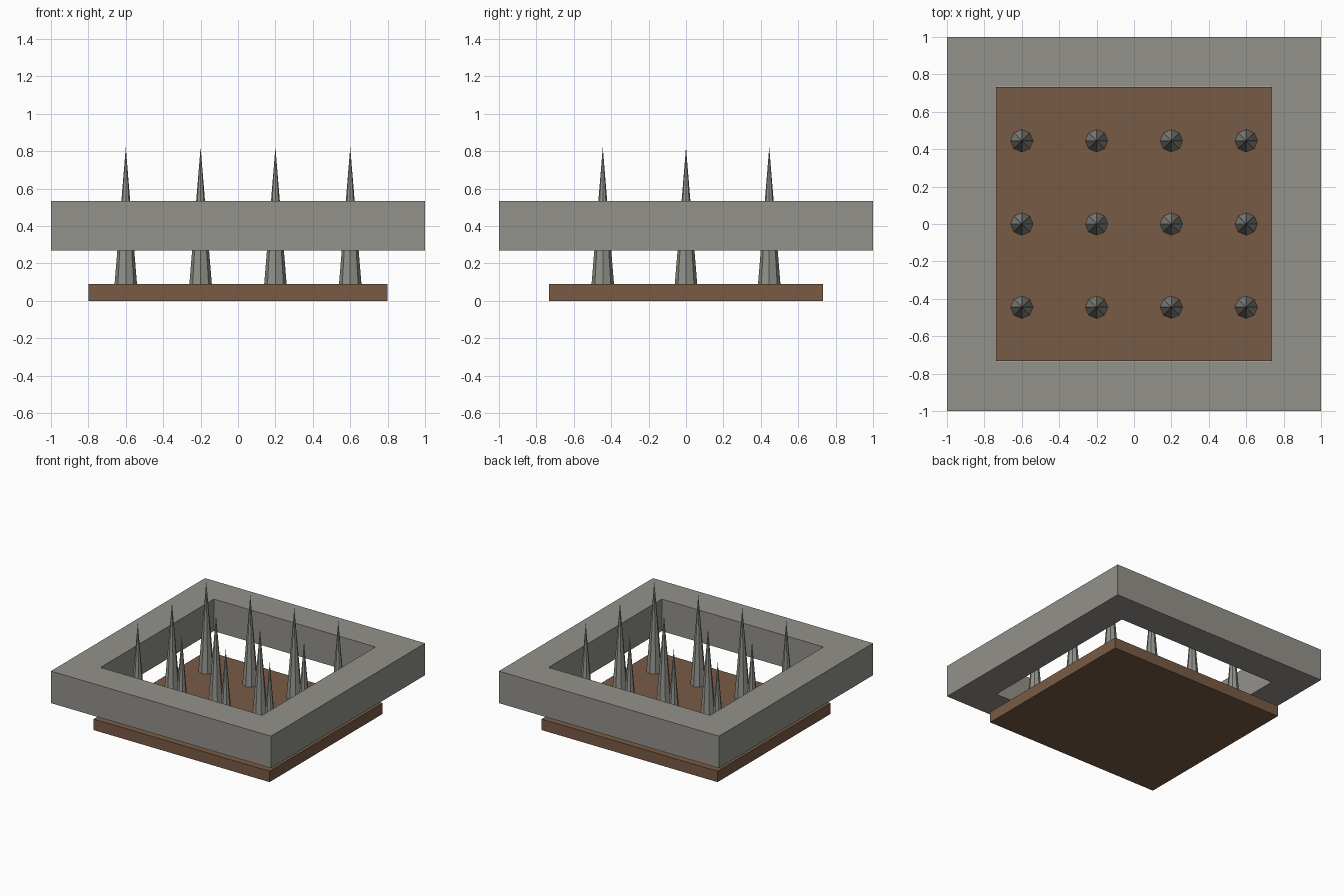
import bpy
import bmesh

if "Cube" in bpy.data.objects:
    bpy.data.objects.remove(bpy.data.objects["Cube"])


def material(name, rgb):
    m = bpy.data.materials.new(name)
    m.diffuse_color = (*rgb, 1.0)
    m.use_nodes = True
    m.node_tree.nodes["Principled BSDF"].inputs["Base Color"].default_value = m.diffuse_color
    return m


STONE = material("stone grey", (0.29, 0.285, 0.255))
METAL = material("spike grey", (0.285, 0.285, 0.26))
WOOD = material("wood brown", (0.19, 0.105, 0.06))


def finish(bm, name, mat):
    bmesh.ops.recalc_face_normals(bm, faces=bm.faces)
    mesh = bpy.data.meshes.new(name)
    bm.to_mesh(mesh)
    bm.free()
    mesh.materials.append(mat)
    obj = bpy.data.objects.new(name, mesh)
    bpy.context.collection.objects.link(obj)
    return obj


BASE_TOP = 0.09

# wooden base plate
bm = bmesh.new()
bmesh.ops.create_cube(bm, size=1)
for v in bm.verts:
    v.co.x *= 1.6
    v.co.y *= 1.465
    v.co.z = (v.co.z + 0.5) * BASE_TOP
finish(bm, "base_plate", WOOD)

# square stone frame: a rectangular section carried round four corners
bm = bmesh.new()
section = [(1.0, 0.27), (1.0, 0.533), (0.735, 0.533), (0.735, 0.27)]
corners = [(-1, -1), (1, -1), (1, 1), (-1, 1)]
rings = [[bm.verts.new((sx * r, sy * r, z)) for r, z in section] for sx, sy in corners]
for i in range(4):
    a, b = rings[i], rings[(i + 1) % 4]
    for j in range(4):
        k = (j + 1) % 4
        bm.faces.new((a[j], b[j], b[k], a[k]))
finish(bm, "frame", STONE)

# spikes: 4 x 3 grid of eight-sided cones
TIP = 0.822
for row, y in enumerate((-0.445, 0.0, 0.445)):
    for col, x in enumerate((-0.6, -0.2, 0.2, 0.6)):
        bm = bmesh.new()
        bmesh.ops.create_cone(bm, cap_ends=True, segments=8, radius1=0.06,
                              radius2=0, depth=TIP - BASE_TOP)
        bmesh.ops.remove_doubles(bm, verts=bm.verts, dist=1e-5)
        spike = finish(bm, f"spike_{row + 1}_{col + 1}", METAL)
        spike.location = (x, y, (TIP + BASE_TOP) / 2)
